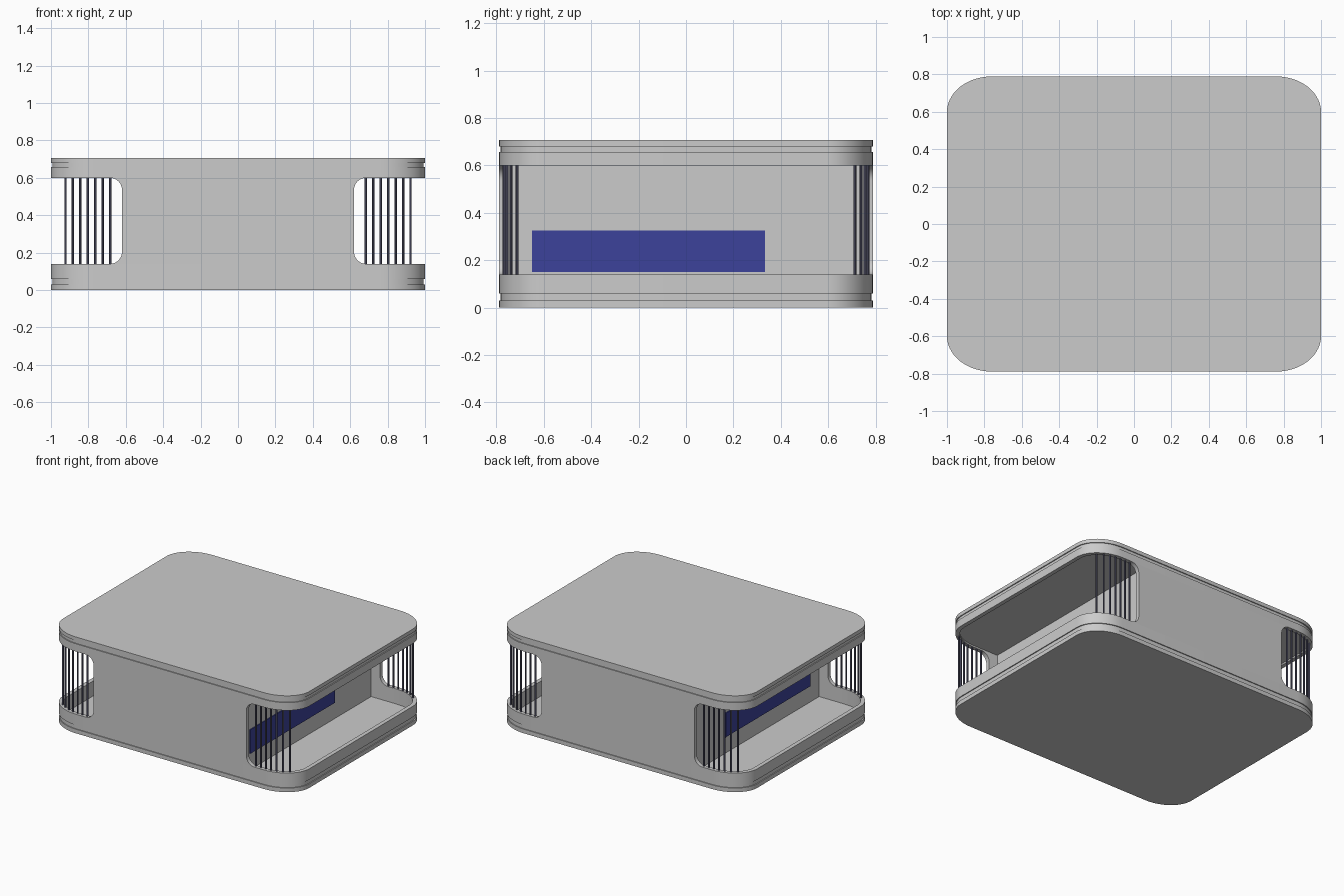
import bpy, bmesh
from math import sin, cos, pi, sqrt

if "Cube" in bpy.data.objects:
    bpy.data.objects.remove(bpy.data.objects["Cube"])

HX, HY = 1.0, 0.789          # half footprint
RX, RY = 0.24, 0.19          # elliptical corner radii
T = 0.03                     # shell thickness


def material(name, rgb):
    m = bpy.data.materials.new(name)
    m.diffuse_color = (*rgb, 1)
    m.use_nodes = True
    m.node_tree.nodes["Principled BSDF"].inputs["Base Color"].default_value = m.diffuse_color
    return m


blue = material("blue_panel", (0.045, 0.055, 0.33))
dark = material("dark_bar", (0.085, 0.085, 0.14))
light = material("light_groove", (0.75, 0.75, 0.72))


def outline(inset, n=14):
    """Rounded footprint pulled in by inset."""
    pts = []
    for k, (sx, sy) in enumerate([(1, 1), (-1, 1), (-1, -1), (1, -1)]):
        for i in range(n + 1):
            a = pi / 2 * (k + i / n)
            pts.append((sx * (HX - RX) + (RX - inset) * cos(a),
                        sy * (HY - RY) + (RY - inset) * sin(a)))
    return pts


def rect(a0, a1, b0, b1):
    return [(a0, b0), (a1, b0), (a1, b1), (a0, b1)]


def extrude(name, outer, d0, d1, place, inner=None, mat=None):
    """Extrude an outline from d0 to d1, optionally with a matching hole."""
    bm = bmesh.new()
    n = len(outer)

    def loop(pts, d):
        return [bm.verts.new(place(a, b, d)) for a, b in pts]

    def bridge(p, q):
        for i in range(n):
            j = (i + 1) % n
            bm.faces.new((p[i], p[j], q[j], q[i]))

    o0, o1 = loop(outer, d0), loop(outer, d1)
    bridge(o0, o1)
    if inner:
        i0, i1 = loop(inner, d0), loop(inner, d1)
        bridge(i0, i1)
        bridge(o0, i0)
        bridge(o1, i1)
    else:
        bm.faces.new(o0)
        bm.faces.new(o1)
    bmesh.ops.recalc_face_normals(bm, faces=bm.faces)
    me = bpy.data.meshes.new(name)
    bm.to_mesh(me)
    bm.free()
    ob = bpy.data.objects.new(name, me)
    bpy.context.collection.objects.link(ob)
    if mat:
        me.materials.append(mat)
    bpy.ops.object.select_all(action='DESELECT')
    ob.select_set(True)
    bpy.context.view_layer.objects.active = ob
    bpy.ops.object.shade_smooth_by_angle()
    return ob


def flat(a, b, d):           # outline in xy, depth along z
    return (a, b, d)


def facing_y(a, b, d):       # outline in xz, depth along y
    return (a, d, b)


def facing_x(a, b, d):       # outline in yz, depth along x
    return (d, a, b)


# Base and lid slabs, and the ceiling inside the upper rim
extrude("base_slab", outline(0), 0, 0.03, flat)
extrude("lid_slab", outline(0), 0.68, 0.707, flat)
extrude("ceiling", outline(T), 0.612, 0.68, flat)

# Recessed grooves and rims
for name, inset, z0, z1, mat in [("lower_groove", 0.007, 0.03, 0.06, light),
                                 ("lower_rim", 0, 0.06, 0.14, None),
                                 ("upper_rim", 0, 0.60, 0.657, None),
                                 ("upper_groove", 0.007, 0.657, 0.68, light)]:
    extrude(name, outline(inset), z0, z1, flat, inner=outline(T), mat=mat)

# Front and back walls, flaring into the rims with rounded cutout corners
W, F, N = 0.62, 0.065, 8
side = []
for i in range(N + 1):
    a = pi / 2 * i / N
    side.append((W + F - F * sin(a), 0.14 + F - F * cos(a)))
side += [(x, 0.74 - z) for x, z in reversed(side)]
profile = side + [(-x, z) for x, z in reversed(side)]
extrude("front_wall", profile, -HY, -HY + T, facing_y)
extrude("back_wall", profile, HY - T, HY, facing_y)

# Cross walls with a thin blue panel on each end
for s, end in [(1, "right"), (-1, "left")]:
    extrude(end + "_cross_wall", rect(-HY + T, HY - T, 0.03, 0.612),
            s * 0.53, s * 0.55, facing_x)
    extrude(end + "_panel", rect(-0.65, 0.333, 0.15, 0.326),
            s * 0.55, s * 0.556, facing_x, mat=blue)

# Bars following each rounded corner
INSET = 0.021
for sx in (1, -1):
    for sy in (1, -1):
        for i in range(7):
            x = 0.684 + i * 0.0397
            u = max(0, x - (HX - RX)) / (RX - INSET)
            y = HY - RY + (RY - INSET) * sqrt(1 - u * u)
            circle = [(sx * x + 0.0065 * cos(k * pi / 6),
                       sy * y + 0.0065 * sin(k * pi / 6)) for k in range(12)]
            extrude("corner_bar", circle, 0.13, 0.61, flat, mat=dark)
